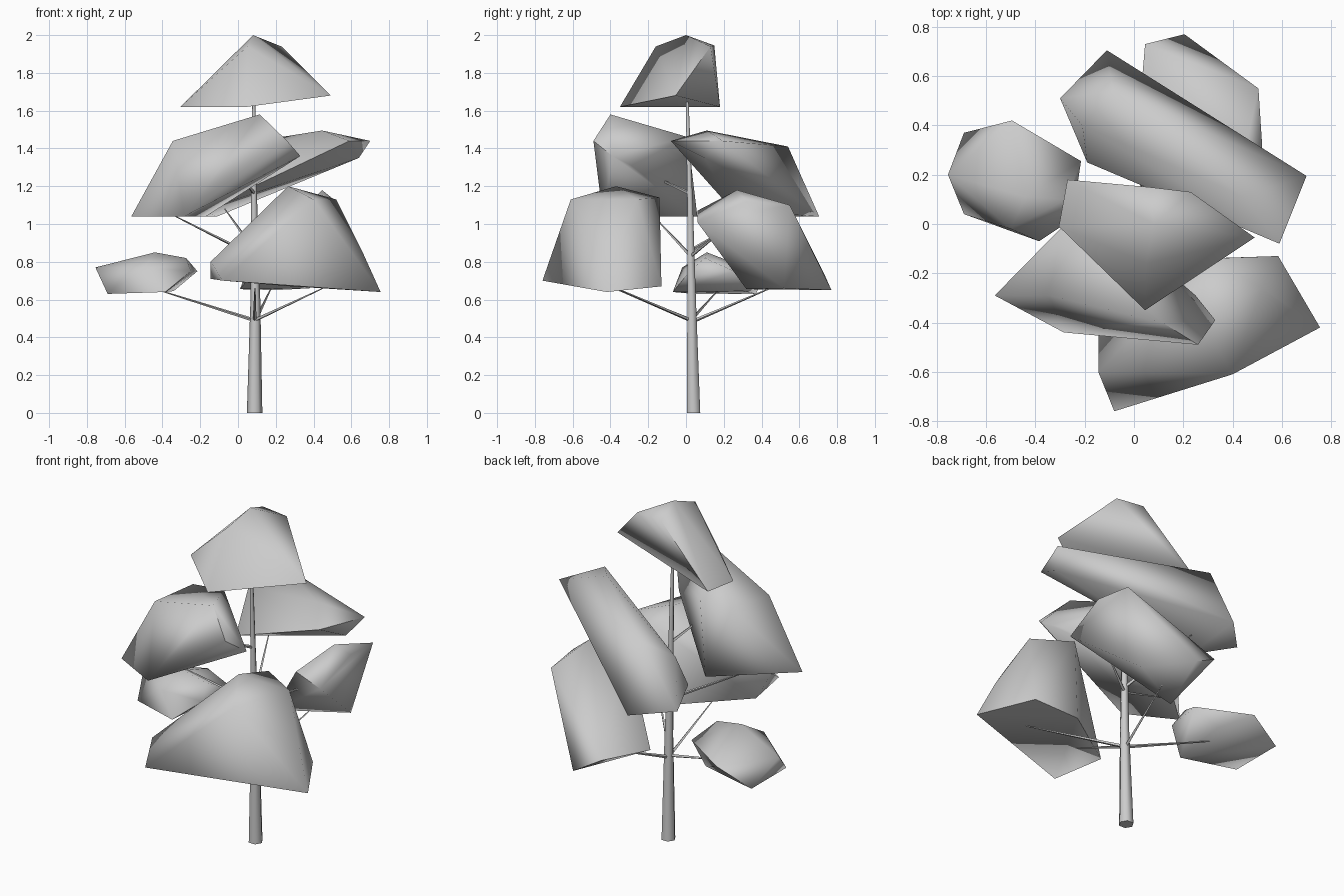
import bpy, bmesh, math
from mathutils import Vector


def finish(bm, name, angle):
    bmesh.ops.recalc_face_normals(bm, faces=bm.faces[:])
    me = bpy.data.meshes.new(name)
    bm.to_mesh(me)
    bm.free()
    ob = bpy.data.objects.new(name, me)
    bpy.context.collection.objects.link(ob)
    bpy.ops.object.select_all(action='DESELECT')
    ob.select_set(True)
    bpy.context.view_layer.objects.active = ob
    bpy.ops.object.shade_smooth_by_angle(angle=math.radians(angle))
    return ob


def foliage(name, corners):
    """Leaf clump: convex hull of a few corner points."""
    bm = bmesh.new()
    for c in corners:
        bm.verts.new(c)
    bmesh.ops.convex_hull(bm, input=bm.verts[:])
    loose = [v for v in bm.verts if not v.link_faces]
    bmesh.ops.delete(bm, geom=loose, context='VERTS')
    return finish(bm, name, 80)


def limb(name, path, sides):
    """Tapered tube through (x, y, z, radius) stations."""
    bm = bmesh.new()
    axis = (Vector(path[-1][:3]) - Vector(path[0][:3])).normalized()
    turn = Vector((0, 0, 1)).rotation_difference(axis)
    rings = []
    for x, y, z, r in path:
        ring = []
        for i in range(sides):
            a = 2 * math.pi * i / sides
            off = Vector((r * math.cos(a), r * math.sin(a), 0))
            if sides < 6:
                off = turn @ off
            ring.append(bm.verts.new(Vector((x, y, z)) + off))
        rings.append(ring)
    for lo, hi in zip(rings, rings[1:]):
        for i in range(sides):
            j = (i + 1) % sides
            bm.faces.new((lo[i], lo[j], hi[j], hi[i]))
    bm.faces.new(rings[0])
    bm.faces.new(rings[-1])
    return finish(bm, name, 62)


# Trunk
limb("trunk", [(0.088, 0.04, 0, 0.041), (0.092, 0.03, 0.6, 0.026),
               (0.085, 0.022, 1.1, 0.017), (0.083, 0.005, 1.7, 0.008)], 6)

# Branches: start height, end point
branches = [
    (0.49, (-0.42, 0.17, 0.65)), (0.49, (0.45, -0.37, 0.66)),
    (0.48, (0.18, 0.47, 0.67)), (0.49, (0.09, -0.38, 0.66)),
    (0.83, (-0.33, -0.17, 1.04)), (0.86, (-0.07, 0.40, 1.08)),
    (0.83, (0.40, 0.20, 0.97)), (1.16, (0.0, -0.21, 1.27)),
]
for n, (z, end) in enumerate(branches):
    limb(f"branch_{n + 1}", [(0.088, 0.026, z, 0.010), (*end, 0.003)], 4)

# Leaf clumps
foliage("foliage_top", [
    (-0.27, 0.18, 1.62), (-0.305, -0.01, 1.62), (0.045, -0.35, 1.62),
    (0.49, -0.055, 1.68), (0.23, 0.13, 1.94), (0.08, 0, 2.0),
    (0.05, -0.16, 1.94), (0.06, 0.15, 1.945)])
foliage("foliage_upper_left", [
    (-0.565, -0.29, 1.04), (-0.285, -0.44, 1.04), (0.26, -0.49, 1.44),
    (0.115, -0.40, 1.58), (0.33, -0.39, 1.36), (-0.345, -0.29, 1.44),
    (-0.29, -0.01, 1.45), (-0.1, 0.01, 1.46), (-0.17, 0.06, 1.04),
    (0.25, -0.29, 1.31)])
foliage("foliage_upper_back", [
    (-0.11, 0.705, 1.04), (-0.30, 0.51, 1.04), (-0.19, 0.25, 1.07),
    (0.59, -0.08, 1.44), (0.70, 0.195, 1.44), (0.64, 0.1, 1.35),
    (0.445, 0.11, 1.495), (-0.085, 0.54, 1.41), (-0.21, 0.40, 1.3)])
foliage("foliage_lower_front", [
    (-0.08, -0.76, 0.70), (-0.145, -0.60, 0.80), (-0.145, -0.45, 0.71),
    (0.40, -0.61, 1.13), (0.755, -0.42, 0.64), (0.585, -0.13, 0.67),
    (0.52, -0.26, 1.13), (0.265, -0.37, 1.20), (0.30, -0.14, 1.14),
    (0.28, -0.14, 0.67), (0.66, -0.38, 0.85)])
foliage("foliage_lower_back", [
    (0.045, 0.73, 0.74), (0.205, 0.77, 0.65), (0.505, 0.55, 1.1),
    (0.52, 0.32, 1.12), (0.445, 0.27, 1.18), (0.01, 0.32, 0.655),
    (0.34, 0.06, 1.07), (0.50, 0.06, 1.01), (0.38, 0.52, 0.66)])
foliage("foliage_left", [
    (-0.755, 0.2, 0.77), (-0.69, 0.37, 0.63), (-0.495, 0.42, 0.73),
    (-0.215, 0.255, 0.75), (-0.385, -0.07, 0.64), (-0.69, 0.04, 0.63),
    (-0.44, 0.11, 0.85), (-0.275, 0.1, 0.82), (-0.34, 0.3, 0.645),
    (-0.25, 0.02, 0.75), (-0.50, -0.02, 0.77)])
